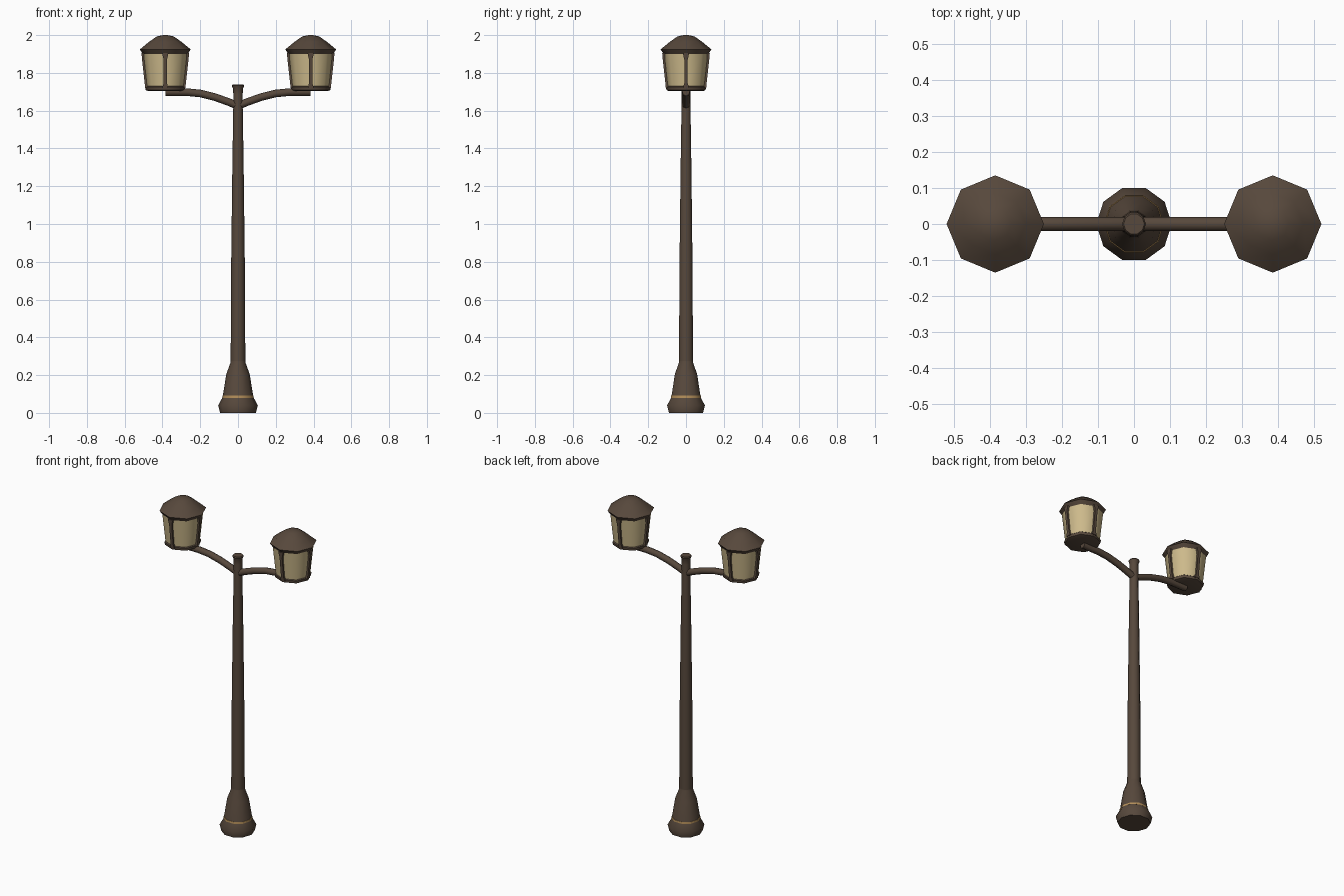
import bpy, bmesh, math
from mathutils import Vector

cube = bpy.data.objects.get("Cube")
if cube:
    bpy.data.objects.remove(cube, do_unlink=True)


def material(name, rgb):
    m = bpy.data.materials.new(name)
    m.use_nodes = True
    m.diffuse_color = (*rgb, 1)
    m.node_tree.nodes["Principled BSDF"].inputs["Base Color"].default_value = (*rgb, 1)
    return m


BROWN = material("dark bronze", (0.095, 0.065, 0.045))
GLASS = material("warm glass", (0.61, 0.49, 0.26))
GOLD = material("gold", (0.45, 0.27, 0.10))


def finish(bm, name, mat, angle):
    bmesh.ops.recalc_face_normals(bm, faces=bm.faces)
    me = bpy.data.meshes.new(name)
    bm.to_mesh(me)
    bm.free()
    me.materials.append(mat)
    ob = bpy.data.objects.new(name, me)
    bpy.context.collection.objects.link(ob)
    bpy.ops.object.select_all(action="DESELECT")
    ob.select_set(True)
    bpy.context.view_layer.objects.active = ob
    bpy.ops.object.shade_smooth_by_angle(angle=math.radians(angle))
    return ob


def skin(bm, rings, closed=True):
    """Bridge rings of points, capping both ends."""
    rings = [[bm.verts.new(p) for p in ring] for ring in rings]
    n = len(rings[0])
    for a, b in zip(rings, rings[1:]):
        for i in range(n):
            j = (i + 1) % n
            bm.faces.new((a[i], a[j], b[j], b[i]))
    if closed:
        bm.faces.new(rings[0])
        bm.faces.new(rings[-1])


def lathe(name, profile, sides, mat, x=0, angle=50, closed=True):
    bm = bmesh.new()
    turn = [math.tau * i / sides for i in range(sides)]
    skin(bm, [[(x + r * math.cos(t), r * math.sin(t), z) for t in turn]
              for r, z in profile], closed)
    return finish(bm, name, mat, angle)


def arm(name, path, radius, sides, side):
    """Tube swept along a path in the xz plane."""
    pts = [Vector((side * x, 0, z)) for x, z in path]
    bm = bmesh.new()
    rings = []
    for i, p in enumerate(pts):
        d = (pts[min(i + 1, len(pts) - 1)] - pts[max(i - 1, 0)]).normalized()
        up = Vector((-d.z, 0, d.x))
        rings.append([p + radius * (math.cos(t) * up + math.sin(t) * Vector((0, 1, 0)))
                      for t in (math.tau * k / sides for k in range(sides))])
    skin(bm, rings)
    return finish(bm, name, BROWN, 50)


def glazing_bar(name, x, turn):
    """Upright strip on a lantern corner, flared at both ends."""
    out = Vector((math.cos(turn), math.sin(turn), 0))
    across = Vector((-out.y, out.x, 0))
    bm = bmesh.new()
    rings = []
    for r, z, half in ((0.102, 1.72, 0.016), (0.104, 1.745, 0.009),
                       (0.118, 1.87, 0.009), (0.121, 1.905, 0.017)):
        c = Vector((x, 0, z)) + out * r
        rings.append([c + out * 0.005 + across * half, c + out * 0.005 - across * half,
                      c - out * 0.014 - across * half, c - out * 0.014 + across * half])
    skin(bm, rings)
    return finish(bm, name, BROWN, 30)


# Post: flared foot, tapering shaft and small finial
lathe("base", [(0.095, 0), (0.105, 0.04), (0.083, 0.08), (0.08, 0.092),
               (0.062, 0.205), (0.04, 0.265), (0.037, 0.29)], 10, BROWN)
lathe("base_band", [(0.0835, 0.08), (0.0825, 0.091)], 10, GOLD)
lathe("pole", [(0.039, 0.26), (0.036, 0.8), (0.03, 1.3), (0.025, 1.62),
               (0.025, 1.69)], 10, BROWN)
lathe("pole_cap", [(0.025, 1.69), (0.026, 1.715), (0.033, 1.732), (0.029, 1.738)],
      10, BROWN)

# Arms and lanterns, one of each per side
ARM = [(0, 1.625), (0.05, 1.646), (0.12, 1.671), (0.2, 1.691),
       (0.27, 1.698), (0.385, 1.698)]
for side, label in ((1, "left"), (-1, "right")):
    x = side * 0.385
    arm(label + "_arm", ARM, 0.02, 8, side)
    lathe(label + "_lantern_base", [(0.09, 1.704), (0.104, 1.709), (0.106, 1.725),
                                    (0.098, 1.731)], 8, BROWN, x)
    lathe(label + "_lantern_glass", [(0.1, 1.728), (0.119, 1.905)], 8, GLASS, x)
    lathe(label + "_lantern_roof", [(0.118, 1.9), (0.135, 1.924), (0.085, 1.965),
                                    (0.045, 1.993), (0.012, 2.0)], 8, BROWN, x)
    for k in range(4):
        glazing_bar(f"{label}_glazing_bar_{k + 1}", x, k * math.pi / 2)
